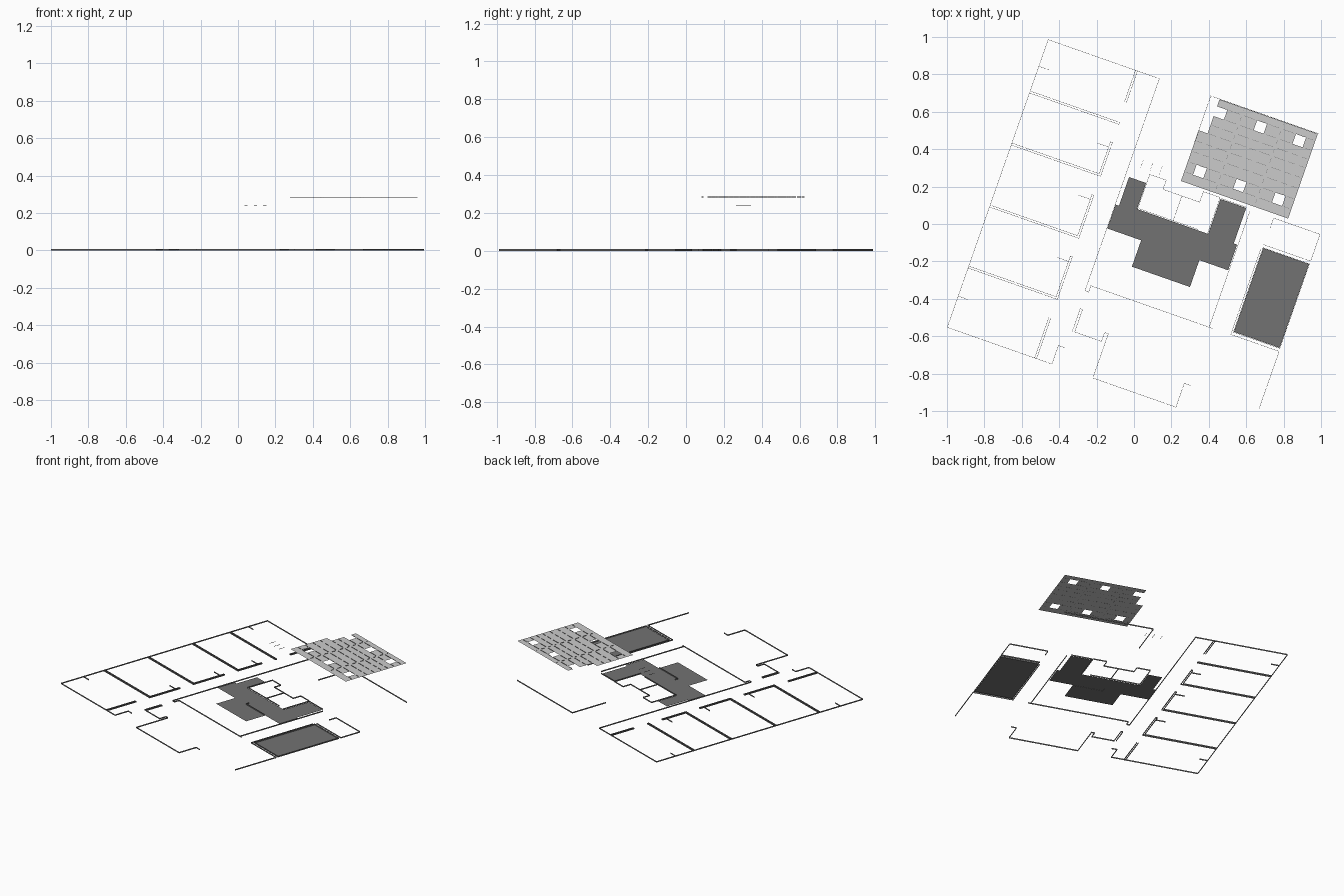
import bpy
from math import sin, cos, radians

if "Cube" in bpy.data.objects:
    bpy.data.objects.remove(bpy.data.objects["Cube"])

ANGLE = radians(19.33)          # the plan is turned against the world axes
C, S = cos(ANGLE), sin(ANGLE)


def world(s, t, z):
    """Plan coordinates (s across, t along the long wing) to world."""
    return (s * C + t * S + 0.003, t * C - s * S - 0.003, z)


def material(name, v):
    m = bpy.data.materials.new(name)
    m.diffuse_color = (v, v, v, 1)
    m.use_nodes = True
    m.node_tree.nodes["Principled BSDF"].inputs["Base Color"].default_value = m.diffuse_color
    return m


DARK = material("dark_grey", 0.17)


def make(name, verts, faces, mat=None):
    me = bpy.data.meshes.new(name)
    me.from_pydata(verts, [], faces)
    me.update()
    ob = bpy.data.objects.new(name, me)
    bpy.context.collection.objects.link(ob)
    if mat:
        me.materials.append(mat)
    return ob


def strips(name, paths, z0=0.0, z1=0.009, w=0.0016):
    """Thin upright strips along axis-aligned plan polylines."""
    verts, faces = [], []
    for path in paths:
        for (a, b), (c, d) in zip(path, path[1:]):
            s0, s1 = min(a, c) - w / 2, max(a, c) + w / 2
            t0, t1 = min(b, d) - w / 2, max(b, d) + w / 2
            n = len(verts)
            for z in (z0, z1):
                verts += [world(s0, t0, z), world(s1, t0, z),
                          world(s1, t1, z), world(s0, t1, z)]
            for f in ((3, 2, 1, 0), (4, 5, 6, 7), (0, 1, 5, 4),
                      (1, 2, 6, 5), (2, 3, 7, 6), (3, 0, 4, 7)):
                faces.append([n + i for i in f])
    return make(name, verts, faces, DARK)


def floor(name, outline, z=0.001):
    return make(name, [world(s, t, z) for s, t in outline],
                [list(range(len(outline)))[::-1]], DARK)


# Long wing: outer outline and corridor side
strips("wing_outer_skirting", [
    [(-.132, -.745), (-.17, -.745), (-.17, -.85), (-.763, -.85), (-.763, .78),
     (-.133, .78), (-.133, -.422), (-.112, -.422)],
])

# Long wing: double-faced partitions, each with a corridor return
partitions = []
END, GAP = -.268, .011
for t, top in ((-.503, -.273), (-.157, .079), (.194, .375), (.489, None)):
    partitions.append([(-.763, t), (END, t)])
    if top:
        partitions += [[(END, t), (END, top), (END + GAP, top), (END + GAP, t - GAP), (-.763, t - GAP)],
                       [(-.333, top - .03), (END, top - .03)]]
    else:
        partitions.append([(END, t), (END + GAP, t), (END + GAP, t - GAP), (-.763, t - GAP)])
for t0, t1 in ((-.85, -.618), (.6, .78)):
    for s in (END, END + GAP):
        partitions.append([(s, t0), (s, t1)])
for t in (.629, -.673):
    partitions.append([(-.763, t), (-.707, t)])
strips("wing_partition_skirting", partitions)

# Central hall and south rooms
strips("hall_skirting", [
    [(-.112, -.422), (-.112, -.386), (.575, -.386)],
    [(.558, -.386), (.558, .268)],
    [(.535, .285), (.39, .285)],
])
strips("south_room_skirting", [
    [(-.112, -.52), (-.112, -.648), (.04, -.648), (.04, -.597), (.061, -.597),
     (.061, -.848), (.532, -.848), (.532, -.713), (.57, -.713)],
    [(-.112, -.52), (-.125, -.52), (-.125, -.648)],
])

# Small rooms in the core
strips("core_skirting", [
    [(-.012, .085), (-.012, .28), (.081, .28), (.081, .228), (.289, .228),
     (.289, .288), (.384, .288), (.384, .08)],
    [(.188, .228), (.188, .09)],
    [(-.012, .088), (.33, .088)],
    [(.183, -.045), (.183, -.068), (.389, -.068)],
])

# East rooms
strips("east_room_skirting", [
    [(.954, -.708), (.954, -.384), (.68, -.384), (.68, .1)],
    [(.688, .127), (.953, .127), (.953, .279), (.69, .279), (.69, .222)],
    [(.689, -.368), (.952, -.368), (.952, .111), (.689, .111), (.689, -.368)],
])
strips("north_room_skirting", [[(.157, .52), (.157, .784), (.766, .784)]])

# Dark floor areas
floor("core_floor", [
    (-.112, .23), (-.015, .23), (-.015, .083), (.388, .083), (.388, .281),
    (.534, .281), (.534, .08), (.553, .08), (.553, -.065), (.39, -.065),
    (.39, -.217), (.061, -.217), (.061, -.068), (-.131, -.068), (-.131, .067), (-.112, .067)])
floor("east_floor", [(.691, -.365), (.95, -.365), (.95, .109), (.691, .109)])

# Raised ceiling: tile grid with a corner notch and six openings
ss = [.157, .207, .265, .348, .434, .490, .572, .654, .711, .764]
ts = [.302, .355, .412, .472, .531, .589, .637, .687, .743, .782]
ZC = 0.283
nt = len(ts)
verts = [world(s, t, ZC) for s in ss for t in ts]
faces, seams = [], []
for i in range(len(ss) - 1):
    for j in range(nt - 1):
        if (i == 0 and j >= 5) or (i in (1, 4, 7) and j in (1, 7)):
            continue
        k = i * nt + j
        faces.append((k, k + nt, k + nt + 1, k + 1))
        if j:
            seams.append([(ss[i] + .012, ts[j]), (ss[i + 1] - .012, ts[j])])
        if i in (3, 6):
            seams.append([(ss[i], ts[j] + .022), (ss[i], ts[j + 1] - .012)])
make("ceiling_tiles", verts, faces)
strips("ceiling_seams", seams, ZC - 0.0003, ZC + 0.003, 0.0016)

# Three small hanging rails
strips("hanging_rails", [[(s, .297), (s, .343)] for s in (-.07, -.017, .036)],
       0.237, 0.2395, 0.001)
